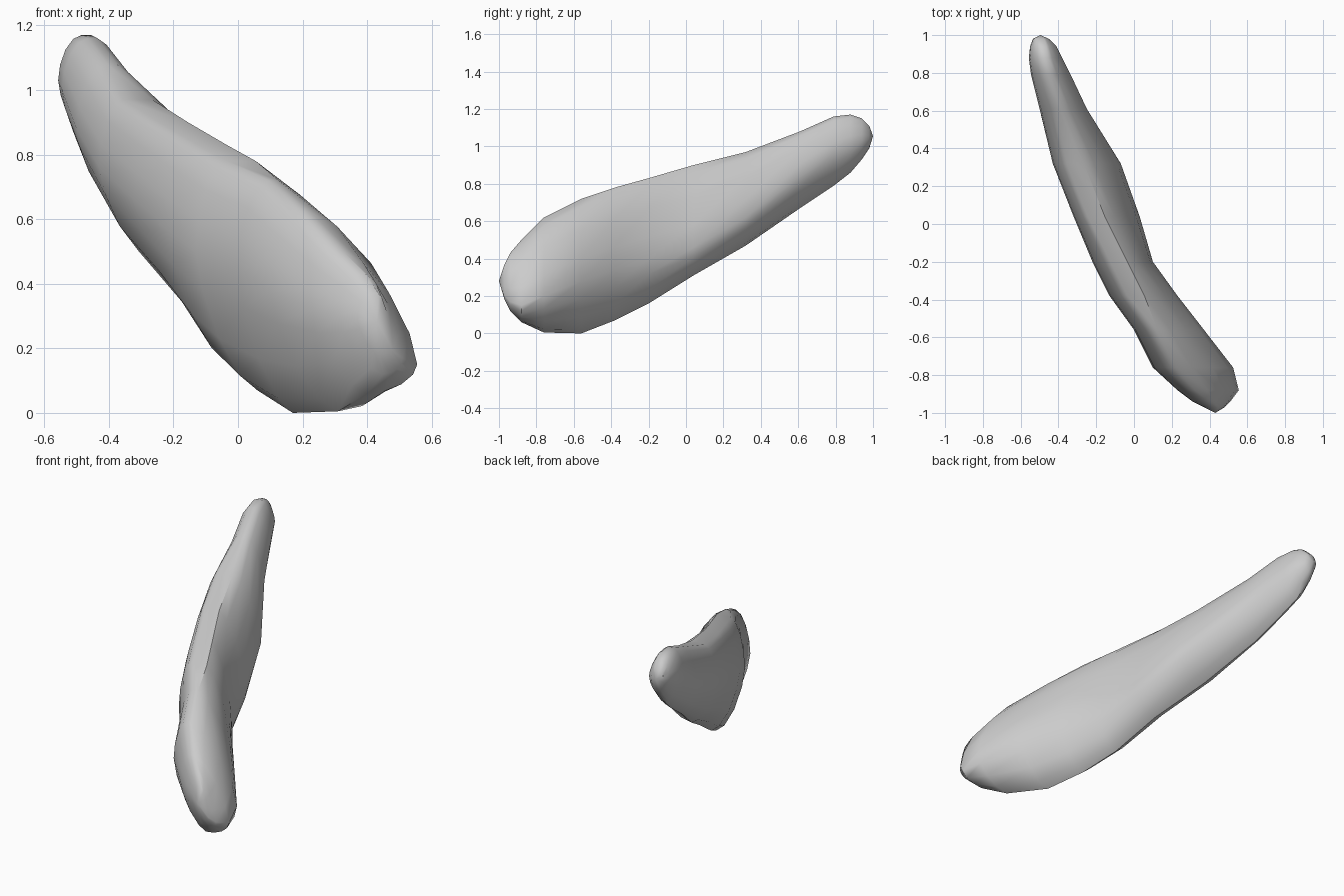
import bpy, bmesh, math

if "Cube" in bpy.data.objects:
    bpy.data.objects.remove(bpy.data.objects["Cube"])

# Cross-sections along the length: y, then (x, z) of the left, right, top and bottom extremes
SECTIONS = [
    (-0.97, (0.37, 0.29), (0.48, 0.20), (0.42, 0.37), (0.44, 0.18)),
    (-0.94, (0.31, 0.30), (0.51, 0.17), (0.38, 0.43), (0.45, 0.12)),
    (-0.88, (0.23, 0.32), (0.555, 0.15), (0.31, 0.50), (0.40, 0.06)),
    (-0.76, (0.10, 0.38), (0.525, 0.20), (0.21, 0.62), (0.31, 0.005)),
    (-0.56, (0.00, 0.45), (0.37, 0.28), (0.11, 0.72), (0.17, 0.00)),
    (-0.38, (-0.13, 0.50), (0.23, 0.34), (0.01, 0.78), (0.06, 0.07)),
    (-0.20, (-0.22, 0.57), (0.10, 0.40), (-0.08, 0.83), (-0.03, 0.16)),
    (0.04, (-0.32, 0.66), (0.03, 0.46), (-0.20, 0.90), (-0.12, 0.31)),
    (0.32, (-0.43, 0.76), (-0.07, 0.62), (-0.31, 0.97), (-0.26, 0.47)),
    (0.61, (-0.50, 0.88), (-0.25, 0.84), (-0.39, 1.08), (-0.40, 0.67)),
    (0.79, (-0.545, 1.00), (-0.335, 0.97), (-0.45, 1.16), (-0.45, 0.79)),
    (0.88, (-0.557, 1.03), (-0.38, 1.01), (-0.47, 1.17), (-0.48, 0.86)),
    (0.94, (-0.55, 1.05), (-0.41, 1.03), (-0.48, 1.15), (-0.49, 0.93)),
    (0.98, (-0.535, 1.06), (-0.45, 1.04), (-0.49, 1.11), (-0.495, 0.99)),
]
STEPS = 4  # segments per quarter of a section


def quarter(a, b, power):
    """Rounded path from side point a to top/bottom point b, end excluded at b."""
    pts = []
    for i in range(STEPS + 1):
        t = math.pi / 2 * i / STEPS
        c, s = max(math.cos(t), 0) ** power, math.sin(t) ** power
        pts.append((b[0] + (a[0] - b[0]) * c, a[1] + (b[1] - a[1]) * s))
    return pts


def section(y, left, right, top, bottom):
    # The top edge has a narrow flat along the middle of the body
    w = 0.045 if -0.5 < y < 0.4 else 0.015
    t_r, t_l = (top[0] + w, top[1]), (top[0] - w, top[1])
    pts = quarter(right, t_r, 1.35)
    pts += quarter(left, t_l, 1.1)[::-1]
    pts += quarter(left, bottom, 1.35)[1:]
    pts += quarter(right, bottom, 1.1)[::-1][1:-1]
    return [(x, y, z) for x, z in pts]


# Lofted body with rounded ends
bm = bmesh.new()
rings = [[bm.verts.new(p) for p in section(*s)] for s in SECTIONS]
n = len(rings[0])
for a, b in zip(rings, rings[1:]):
    for i in range(n):
        j = (i + 1) % n
        bm.faces.new((a[i], a[j], b[j], b[i]))
for ring, tip in ((rings[0], (0.43, -1.0, 0.28)), (rings[-1], (-0.495, 1.0, 1.055))):
    v = bm.verts.new(tip)
    for i in range(n):
        bm.faces.new((ring[i], ring[(i + 1) % n], v))
bmesh.ops.recalc_face_normals(bm, faces=bm.faces)
mesh = bpy.data.meshes.new("tapered_body")
bm.to_mesh(mesh)
bm.free()

body = bpy.data.objects.new("tapered_body", mesh)
bpy.context.collection.objects.link(body)
bpy.context.view_layer.objects.active = body
body.select_set(True)
bpy.ops.object.shade_smooth_by_angle(angle=math.radians(40))
